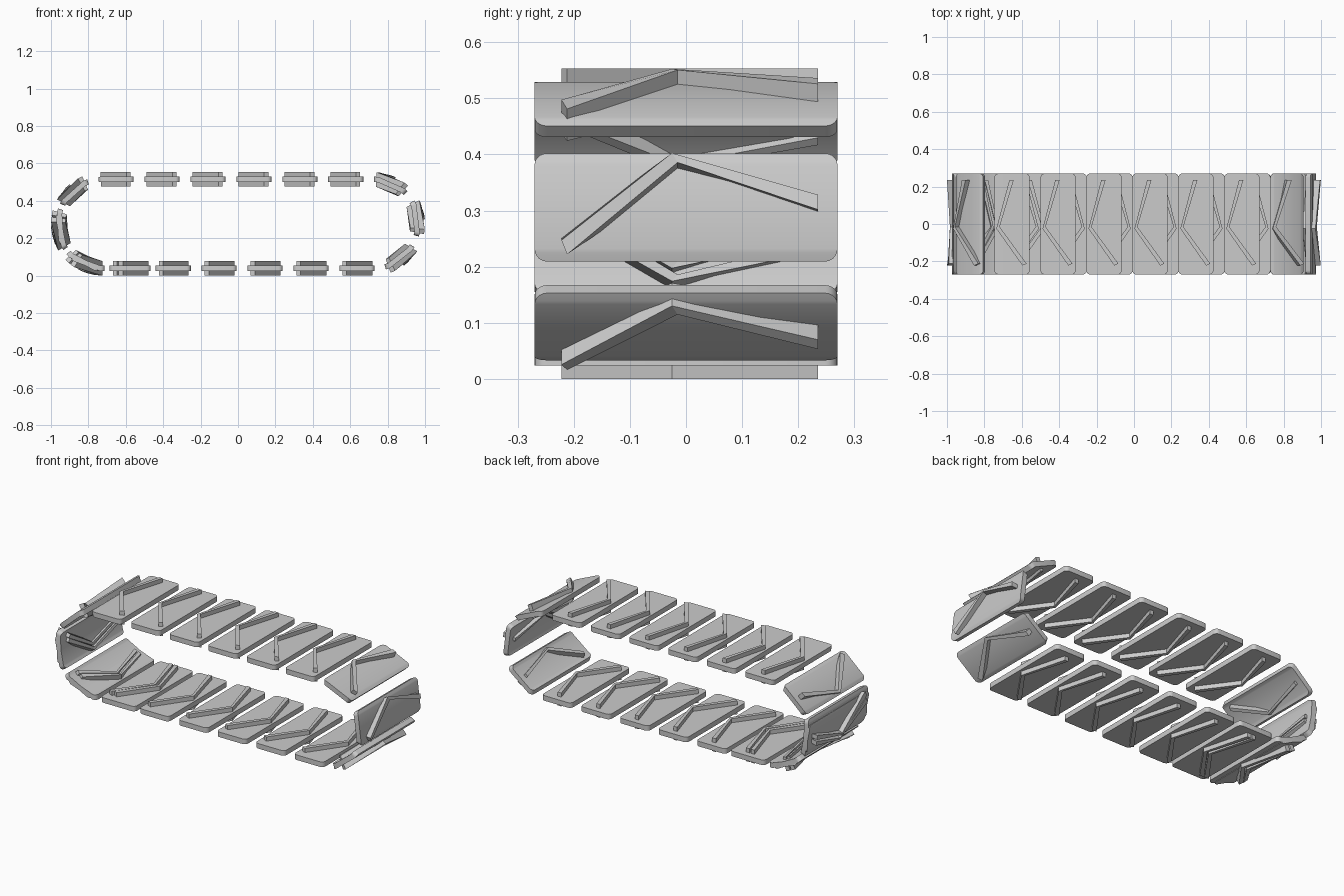
import bpy, bmesh
from math import pi, sin, cos, radians

if "Cube" in bpy.data.objects:
    bpy.data.objects.remove(bpy.data.objects["Cube"])

R = 0.238            # end radius of the track loop
L = 0.7235           # half length of the straight runs
MID = 0.2765         # height of the loop centre
P = 4 * L + 2 * pi * R
STEP = (P + 0.031) / 18
START = 3 * L + pi * R + 0.561


def on_loop(s, y, n):
    """Map distance along the loop, sideways position and outward offset to space."""
    s %= P
    if s < 2 * L:
        return (-L + s, y, MID + R + n)
    s -= 2 * L
    if s < pi * R:
        a = pi / 2 - s / R
        return (L + (R + n) * cos(a), y, MID + (R + n) * sin(a))
    s -= pi * R
    if s < 2 * L:
        return (L - s, y, MID - R - n)
    a = -pi / 2 - (s - 2 * L) / R
    return (-L + (R + n) * cos(a), y, MID + (R + n) * sin(a))


def strip_solid(name, columns, half, s0):
    """Solid from pairs of outline points, bent along the loop."""
    bm = bmesh.new()
    rows = []
    for a, b in columns:
        rows.append([bm.verts.new(on_loop(s0 + x, y, n))
                     for (x, y), n in ((a, half), (b, half), (b, -half), (a, -half))])
    for p, q in zip(rows, rows[1:]):
        for i in range(4):
            j = (i + 1) % 4
            bm.faces.new((p[i], p[j], q[j], q[i]))
    bm.faces.new(rows[0])
    bm.faces.new(rows[-1][::-1])
    bmesh.ops.recalc_face_normals(bm, faces=bm.faces)
    me = bpy.data.meshes.new(name)
    bm.to_mesh(me)
    bm.free()
    ob = bpy.data.objects.new(name, me)
    bpy.context.collection.objects.link(ob)
    return ob


# Rounded pad outline, as left/right pairs
HX, HY, C = 0.094, 0.27, 0.022
half_outline = [(-(HX - C) - C * cos(k * pi / 10), HY - C + C * sin(k * pi / 10))
                for k in range(6)]
half_outline += [(-x, y) for x, y in reversed(half_outline)]
pad = [((x, y), (x, -y)) for x, y in half_outline]

# Lopsided chevron grip, as outer/inner pairs
chevron = [((0.055, -0.222), (0.077, -0.212)),
           ((-0.083, -0.025), (-0.067, -0.015)),
           ((-0.015, 0.235), (0.008, 0.235))]

# The row of links runs past its own start, so the last three overlap the first
for i in range(21):
    s = START + i * STEP
    ob = strip_solid(f"track_pad_{i + 1}", pad, 0.0145, s)
    bpy.ops.object.select_all(action='DESELECT')
    ob.select_set(True)
    bpy.context.view_layer.objects.active = ob
    bpy.ops.object.shade_smooth_by_angle(angle=radians(30))
    strip_solid(f"chevron_grip_{i + 1}", chevron, 0.0385, s)
